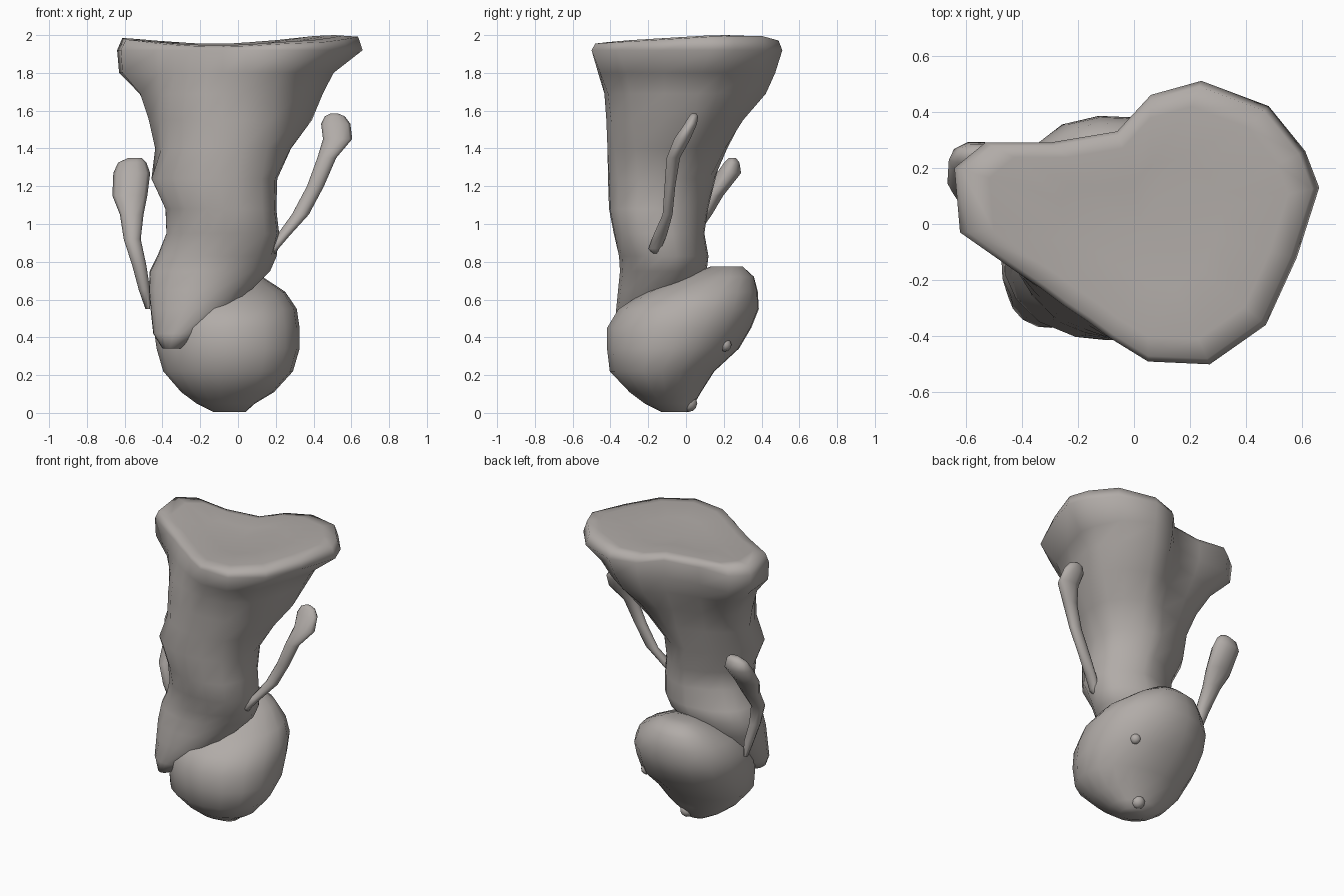
import bpy, bmesh, math
from mathutils import Vector

bone = bpy.data.materials.new("warm grey")
bone.diffuse_color = (0.44, 0.41, 0.39, 1)


def finish(name, bm, angle=60):
    bmesh.ops.recalc_face_normals(bm, faces=bm.faces)
    me = bpy.data.meshes.new(name)
    bm.to_mesh(me)
    bm.free()
    me.materials.append(bone)
    ob = bpy.data.objects.new(name, me)
    bpy.context.collection.objects.link(ob)
    bpy.ops.object.select_all(action='DESELECT')
    ob.select_set(True)
    bpy.context.view_layer.objects.active = ob
    bpy.ops.object.shade_smooth_by_angle(angle=math.radians(angle))
    return ob


def loft(name, rings, top_point=None, angle=60):
    """Skin a stack of point rings, closing both ends with a fan."""
    bm = bmesh.new()
    loops = [[bm.verts.new(p) for p in r] for r in rings]
    n = len(loops[0])
    for a, b in zip(loops, loops[1:]):
        for i in range(n):
            j = (i + 1) % n
            bm.faces.new((a[i], a[j], b[j], b[i]))
    for loop, tip in ((loops[0], None), (loops[-1], top_point)):
        c = bm.verts.new(tip or sum((v.co for v in loop), Vector()) / n)
        for i in range(n):
            bm.faces.new((loop[i], loop[(i + 1) % n], c))
    return finish(name, bm, angle)


def oval(z, x0, x1, y0, y1, angles, bumps=()):
    """Ellipse in a box; bumps are (degrees, change of radius)."""
    cx, cy, rx, ry = (x0 + x1) / 2, (y0 + y1) / 2, (x1 - x0) / 2, (y1 - y0) / 2
    pts = []
    for a in angles:
        k = 1 + sum(amt * max(0, math.cos(a - math.radians(d))) ** 8 for d, amt in bumps)
        pts.append(Vector((cx + rx * k * math.cos(a), cy + ry * k * math.sin(a), z)))
    return pts


def round_angles(n):
    return [2 * math.pi * i / n for i in range(n)]


# Column that flares into the heart-shaped plateau
plateau = [(0.66, 0.13), (0.61, 0.26), (0.48, 0.42), (0.24, 0.51), (0.06, 0.46),
           (-0.06, 0.33), (-0.30, 0.29), (-0.53, 0.29), (-0.64, 0.20), (-0.62, -0.03),
           (-0.42, -0.17), (-0.33, -0.23), (-0.25, -0.29), (-0.16, -0.35), (-0.08, -0.41),
           (0.05, -0.49), (0.27, -0.50), (0.47, -0.36), (0.58, -0.12)]
angles = [math.atan2(y + 0.1, x + 0.1) for x, y in plateau]
# z, x0, x1, y0, y1, then flare to the right, back, left and front
stem = [(0.34, -0.40, -0.30, -0.35, -0.22), (0.42, -0.45, -0.17, -0.37, -0.10),
        (0.55, -0.465, 0.00, -0.37, 0.00), (0.65, -0.475, 0.07, -0.36, 0.06),
        (0.75, -0.47, 0.17, -0.35, 0.11), (0.83, -0.43, 0.205, -0.355, 0.12),
        (0.95, -0.385, 0.215, -0.38, 0.10), (1.08, -0.39, 0.20, -0.405, 0.12),
        (1.24, -0.465, 0.205, -0.41, 0.16), (1.40, -0.41, 0.21, -0.41, 0.17, 0.18, 0.2, 0.16, 0.1),
        (1.55, -0.42, 0.21, -0.405, 0.19, 0.42, 0.42, 0.28, 0.2),
        (1.69, -0.42, 0.21, -0.40, 0.20, 0.52, 0.82, 0.5, 0.36),
        (1.80, -0.42, 0.21, -0.40, 0.20, 0.64, 0.97, 0.96, 0.75),
        (1.92, -0.42, 0.21, -0.40, 0.20, 1, 1, 1, 1)]
rings = []
for row in stem:
    box, flare = row[:5], row[5:] or (0, 0, 0, 0)
    shape = ((-45, 0.12), (130, -0.13)) if row[0] > 0.9 else ()
    ring = []
    for p, a, (x, y) in zip(oval(*box, angles, shape), angles, plateau):
        c, s = math.cos(a), math.sin(a)
        w = (flare[0] if c > 0 else flare[2]) * c * c + (flare[1] if s > 0 else flare[3]) * s * s
        ring.append(p.lerp(Vector((x, y, p.z)), w))
    rings.append(ring)


def saddle(x, y):
    """Height of the plateau: up at both ends, lower towards the front."""
    return min(2.0, 1.945 + 0.15 * (x + 0.1) ** 2 + 0.03 * max(y, 0), 1.962 + 0.06 * (y + 0.45))


# Rolled rim and dished inner rings
for s, drop in ((0.96, 0.005), (0.82, -0.002), (0.45, 0.004)):
    ring = []
    for x, y in plateau:
        px, py = 0.05 + (x - 0.05) * s, y * s
        ring.append(Vector((px, py, min(2.0, saddle(px, py) - drop))))
    rings.append(ring)
loft("flared_column", rings, Vector((0.03, 0.0, 1.938)), 180)

# Rounded cap below the column, flattened at the lower back
cap = [(0.005, -0.13, 0.04, -0.13, 0.01), (0.05, -0.22, 0.09, -0.22, 0.045),
       (0.11, -0.30, 0.19, -0.30, 0.08), (0.22, -0.395, 0.29, -0.405, 0.15),
       (0.34, -0.43, 0.325, -0.42, 0.28), (0.45, -0.445, 0.325, -0.42, 0.345),
       (0.55, -0.43, 0.31, -0.36, 0.385), (0.64, -0.38, 0.25, -0.22, 0.38),
       (0.72, -0.30, 0.13, -0.02, 0.36), (0.775, -0.20, 0.03, 0.13, 0.30)]
corners = ((135, 0.08), (-45, 0.05), (-135, -0.04))
loft("rounded_cap", [oval(*r, round_angles(18), corners) for r in cap], angle=75)

# Slender side strands with a swollen upper end
left = [(0.55, -0.49, -0.465, 0.00, 0.04), (0.65, -0.525, -0.465, -0.02, 0.05),
        (0.78, -0.56, -0.485, -0.05, 0.02), (0.92, -0.605, -0.515, -0.04, 0.05),
        (1.05, -0.625, -0.50, 0.04, 0.14), (1.15, -0.665, -0.48, 0.09, 0.20),
        (1.27, -0.66, -0.465, 0.16, 0.295), (1.325, -0.635, -0.485, 0.20, 0.285),
        (1.35, -0.58, -0.51, 0.225, 0.265)]
right = [(0.845, 0.16, 0.20, -0.18, -0.14), (0.87, 0.165, 0.215, -0.20, -0.13),
         (0.94, 0.205, 0.275, -0.175, -0.10),
         (1.05, 0.285, 0.375, -0.125, -0.07), (1.20, 0.365, 0.455, -0.115, -0.055),
         (1.35, 0.42, 0.52, -0.105, -0.03), (1.45, 0.45, 0.605, -0.065, 0.025),
         (1.53, 0.44, 0.595, -0.01, 0.06), (1.57, 0.46, 0.565, 0.015, 0.065),
         (1.585, 0.49, 0.53, 0.03, 0.055)]
for name, rows in (("left_strand", left), ("right_strand", right)):
    loft(name, [oval(*r, round_angles(10)) for r in rows], angle=75)

# Small knobs on the flattened back of the cap
for name, pos, r in (("upper_knob", (0.16, 0.205, 0.36), 0.036),
                     ("lower_knob", (-0.02, 0.015, 0.05), 0.045)):
    bm = bmesh.new()
    bmesh.ops.create_icosphere(bm, subdivisions=2, radius=r)
    bmesh.ops.translate(bm, vec=pos, verts=bm.verts)
    finish(name, bm)
